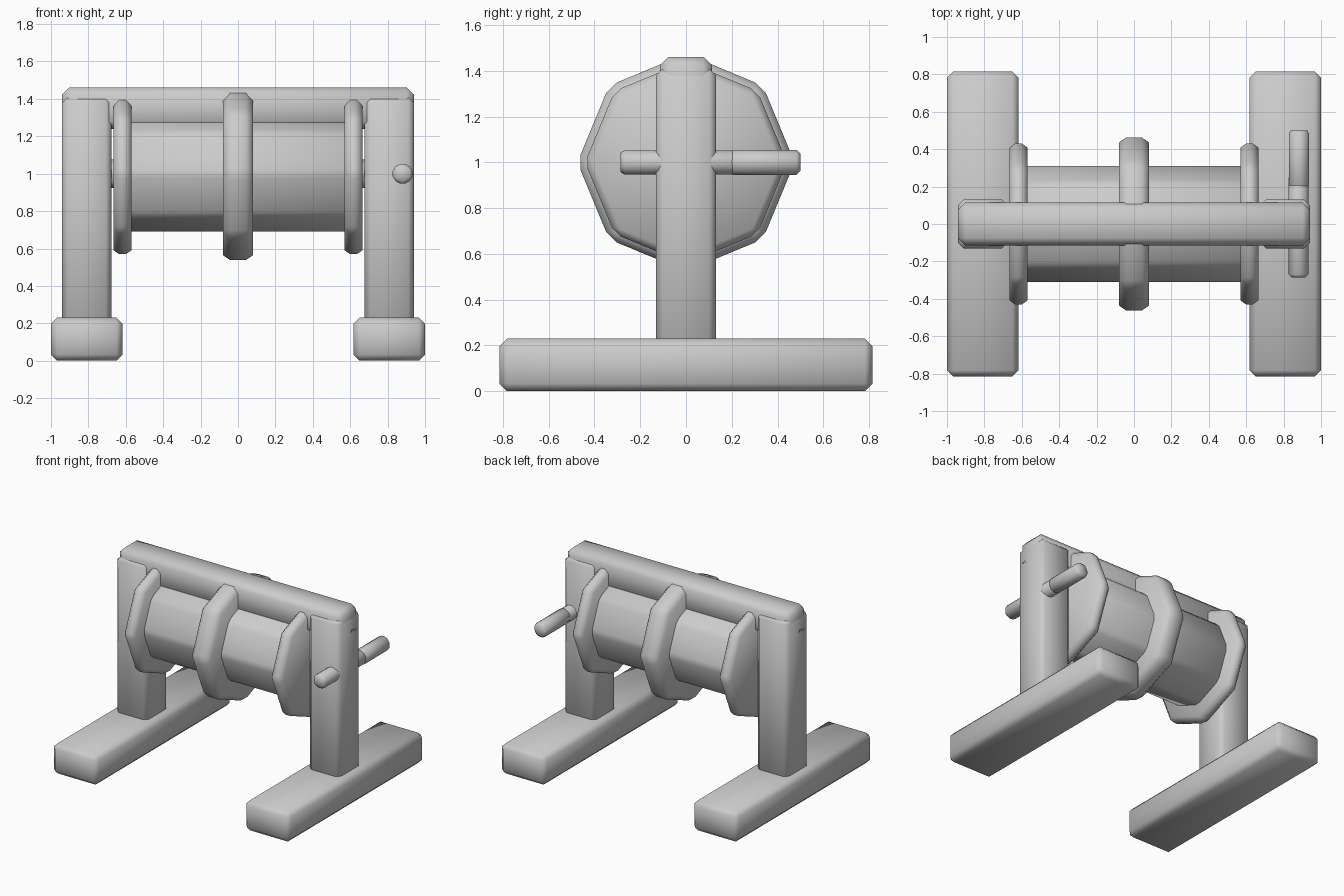
import bpy, bmesh, math
from mathutils import Matrix

if "Cube" in bpy.data.objects:
    bpy.data.objects.remove(bpy.data.objects["Cube"])


def finish(name, bm, bevel):
    """Turn a bmesh into an object with chamfered edges and smooth shading."""
    bmesh.ops.recalc_face_normals(bm, faces=bm.faces[:])
    me = bpy.data.meshes.new(name)
    bm.to_mesh(me)
    bm.free()
    for p in me.polygons:
        p.use_smooth = True
    ob = bpy.data.objects.new(name, me)
    bpy.context.collection.objects.link(ob)
    mod = ob.modifiers.new("chamfer", 'BEVEL')
    mod.width = bevel
    mod.segments = 1
    mod.limit_method = 'ANGLE'
    mod.angle_limit = math.radians(30)
    return ob


def box(name, x, y, z, bevel):
    bm = bmesh.new()
    bmesh.ops.create_cube(bm, size=1)
    for v in bm.verts:
        for i, (lo, hi) in enumerate((x, y, z)):
            v.co[i] = (lo + hi) / 2 + v.co[i] * (hi - lo)
    return finish(name, bm, bevel)


def prism(name, axis, lo, hi, radius, sides, centre, bevel, spin=0):
    """Regular prism along X or Y, from lo to hi."""
    bm = bmesh.new()
    bmesh.ops.create_cone(bm, cap_ends=True, segments=sides, radius1=radius,
                          radius2=radius, depth=hi - lo)
    turn = Matrix.Rotation(math.pi / 2, 4, 'Y' if axis == 'X' else 'X')
    bm.transform(turn @ Matrix.Rotation(math.radians(spin), 4, 'Z'))
    mid = (lo + hi) / 2
    pos = (mid, 0, centre[1]) if axis == 'X' else (centre[0], mid, centre[1])
    bm.transform(Matrix.Translation(pos))
    return finish(name, bm, bevel)


# feet, posts and drum flanges on both sides
for side, s in (("left", -1), ("right", 1)):
    def span(a, b):
        return tuple(sorted((a * s, b * s)))
    box(side + "_foot", span(0.617, 1.0), (-0.815, 0.815), (0, 0.23), 0.033)
    box(side + "_post", span(0.677, 0.94), (-0.132, 0.132), (0.15, 1.41), 0.03)
    prism(side + "_flange", 'X', *span(0.57, 0.665), 0.442, 8, (0, 1.0), 0.03)

# top beam
box("top_beam", (-0.94, 0.94), (-0.114, 0.114), (1.24, 1.462), 0.038)

# drum, its axle and the middle band
prism("drum", 'X', -0.6, 0.6, 0.32, 8, (0, 1.0), 0.025)
prism("axle", 'X', -0.72, 0.72, 0.08, 8, (0, 1.0), 0.01)
prism("middle_band", 'X', -0.08, 0.08, 0.475, 8, (0, 1.0), 0.036)

# crank bar through the right post, and its grip
prism("crank_bar", 'Y', -0.287, 0.265, 0.061, 6, (0.88, 1.0), 0.017, 0)
prism("crank_grip", 'Y', 0.19, 0.5, 0.063, 6, (0.882, 1.0), 0.017, 30)
for name, flip in (("crank_bar", False), ("crank_grip", True)):
    # bar has its corners up and down, grip has its corners left and right
    me = bpy.data.objects[name].data
    zs = [v.co.z for v in me.vertices]
    xs = [v.co.x for v in me.vertices]
    wide = max(xs) - min(xs) > max(zs) - min(zs)
    if wide != flip:
        c = (max(xs) + min(xs)) / 2
        me.transform(Matrix.Translation((c, 0, 1)) @ Matrix.Rotation(math.pi / 2, 4, 'Y')
                     @ Matrix.Translation((-c, 0, -1)))
